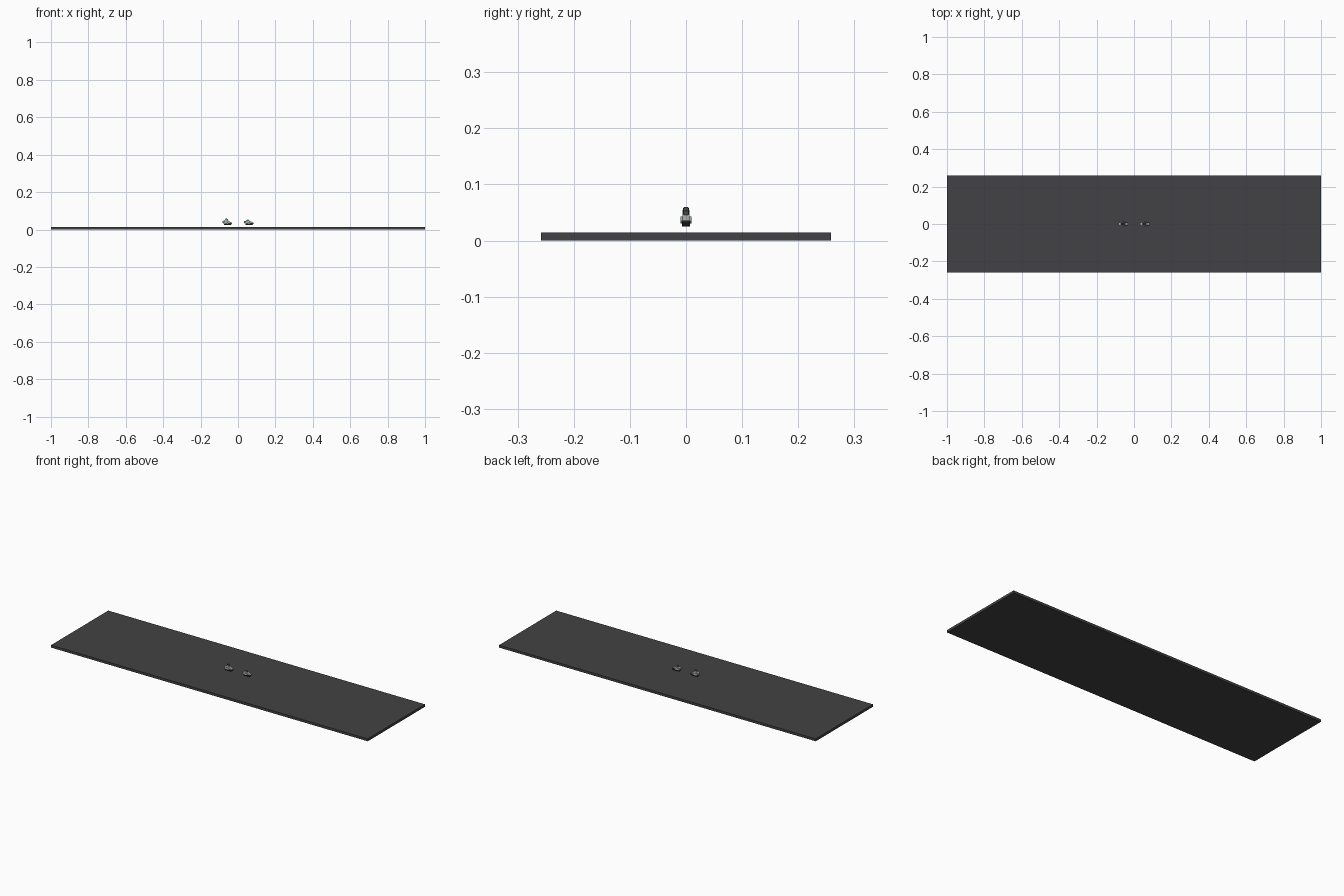
import bpy, bmesh
from mathutils import Vector

if "Cube" in bpy.data.objects:
    bpy.data.objects.remove(bpy.data.objects["Cube"])


def material(name, rgb):
    m = bpy.data.materials.new(name)
    m.diffuse_color = (*rgb, 1)
    m.use_nodes = True
    m.node_tree.nodes["Principled BSDF"].inputs["Base Color"].default_value = m.diffuse_color
    return m


DARK = material("dark_grey", (0.055, 0.055, 0.058))
BLACK = material("black", (0.02, 0.02, 0.02))
LIGHT = material("light_grey", (0.45, 0.45, 0.43))
BLUE = material("pale_blue", (0.3, 0.42, 0.48))


def finish(name, bm, mat):
    bmesh.ops.recalc_face_normals(bm, faces=bm.faces)
    me = bpy.data.meshes.new(name)
    bm.to_mesh(me)
    bm.free()
    ob = bpy.data.objects.new(name, me)
    bpy.context.collection.objects.link(ob)
    me.materials.append(mat)
    return ob


def box(name, center, size, mat):
    bm = bmesh.new()
    bmesh.ops.create_cube(bm, size=1)
    for v in bm.verts:
        v.co = Vector(a * s + c for a, s, c in zip(v.co, size, center))
    return finish(name, bm, mat)


def side_profile(name, points, width, mat, bevel=0.0, y=0.0):
    """Extrude an x-z profile symmetrically across y."""
    bm = bmesh.new()
    face = bm.faces.new([bm.verts.new((x, y - width / 2, z)) for x, z in points])
    out = bmesh.ops.extrude_face_region(bm, geom=[face])
    verts = [g for g in out["geom"] if isinstance(g, bmesh.types.BMVert)]
    bmesh.ops.translate(bm, verts=verts, vec=(0, width, 0))
    ob = finish(name, bm, mat)
    if bevel:
        mod = ob.modifiers.new("bevel", "BEVEL")
        mod.width, mod.segments = bevel, 2
    return ob


# track slab
box("track_slab", (0, 0, 0.007), (2, 0.516, 0.014), DARK)


def craft(prefix, x0, peak):
    def pts(*p):
        return [(x0 + x, z) for x, z in p]

    # dark skid under the wedge hull
    side_profile(prefix + "_skid", pts((-0.018, 0.025), (0.02, 0.025),
                 (0.027, 0.034), (-0.014, 0.034)), 0.015, BLACK)
    # hull rising from the nose to the cockpit
    side_profile(prefix + "_hull", pts((-0.022, 0.031), (0.018, 0.030),
                 (0.026, 0.036), (0.008, 0.045), (-0.004, peak - 0.005),
                 (-0.026, 0.044)), 0.013, LIGHT, 0.0015)
    # rounded cockpit spine
    side_profile(prefix + "_cockpit", pts((-0.014, 0.042), (0.008, 0.042),
                 (0.002, peak - 0.003), (-0.005, peak),
                 (-0.010, peak - 0.004)), 0.010, DARK, 0.002)
    # pale side pods
    for label, s in (("right", -1), ("left", 1)):
        side_profile(f"{prefix}_{label}_pod", pts((-0.020, 0.032),
                     (0.004, 0.030), (0.010, 0.035), (-0.004, 0.043),
                     (-0.022, 0.041)), 0.004, BLUE, 0.001, s * 0.008)


craft("rear_craft", -0.058, 0.060)
craft("front_craft", 0.057, 0.054)
